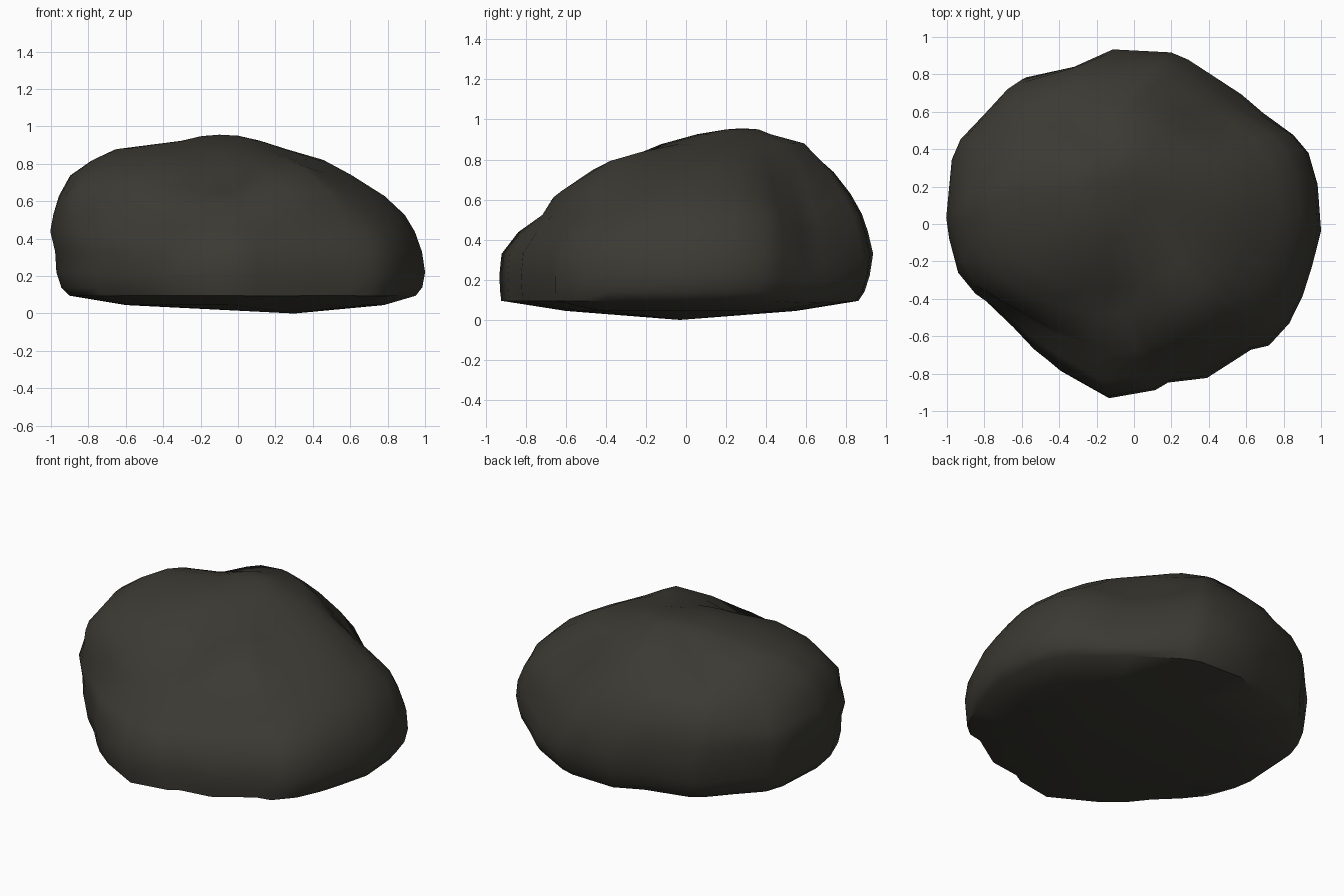
import bpy
import bmesh
import math
from mathutils import Vector, noise

default_cube = bpy.data.objects.get("Cube")
if default_cube:
    bpy.data.objects.remove(default_cube, do_unlink=True)

# Footprint of the boulder, counter-clockwise from its right-hand side
FOOTPRINT = [
    (-1, 0), (-.98, -.12), (-.91, -.3), (-.81, -.42), (-.67, -.55),
    (-.55, -.66), (-.4, -.76), (-.15, -.93), (.1, -.89), (.17, -.85),
    (.38, -.82), (.62, -.67), (.72, -.65), (.83, -.53), (.9, -.38),
    (.95, -.22), (1, -.03), (.98, .22), (.93, .39), (.85, .49), (.7, .63),
    (.59, .74), (.3, .89), (.2, .92), (-.12, .93), (-.3, .85),
    (-.59, .78), (-.67, .73), (-.8, .59), (-.94, .45), (-.98, .33),
]

# Each layer: height, x range, y range
LAYERS = [
    (.045, -.6, .78, -.6, .55),
    (.095, -.9, .95, -.92, .86),
    (.14, -.945, .985, -.925, .89),
    (.22, -.97, 1, -.93, .915),
    (.33, -.975, .985, -.92, .93),
    (.44, -1, .95, -.84, .91),
    (.53, -.985, .9, -.73, .885),
    (.63, -.96, .79, -.675, .83),
    (.74, -.9, .6, -.51, .74),
    (.82, -.78, .45, -.35, .65),
    (.88, -.66, .26, -.12, .59),
    (.925, -.32, .12, .06, .42),
    (.95, -.2, 0, .2, .36),
]
BOTTOM_POINT = (.3, -.03, 0)
TOP_POINT = (-.1, .28, .956)

# Sculpting strokes: centre, radius, push
STROKES = [
    ((-.1, -.46, .76), .24, (0, .02, -.1)),      # gully down the front
    ((.27, -.42, .75), .2, (0, -.03, .07)),      # ridge beside the gully
    ((-.42, -.6, .63), .2, (0, .03, -.07)),      # slope left of the gully
    ((-.7, -.55, .58), .2, (.03, .04, -.04)),    # hollow at the front corner
    ((-.89, -.28, .56), .2, (-.04, -.02, 0)),    # bulge on the side
    ((-.42, -.76, .1), .15, (-.03, -.03, 0)),    # foot of the front corner
    ((.43, .63, .63), .25, (-.03, -.03, -.08)),  # chamfer at the back
    ((.6, .7, .42), .26, (-.04, -.06, -.05)),    # lower part of the chamfer
    ((-.5, .5, .87), .2, (.02, -.02, -.08)),     # hollow in the far shoulder
    ((-.85, .42, .72), .17, (.02, 0, -.05)),     # slope under that shoulder
]


def make_material(name, colour):
    material = bpy.data.materials.new(name)
    material.use_nodes = True
    material.diffuse_color = colour
    shader = material.node_tree.nodes["Principled BSDF"]
    shader.inputs["Base Color"].default_value = colour
    shader.inputs["Roughness"].default_value = .9
    return material


def sculpt(point):
    """Sum of the soft pushes that reach this point."""
    push = Vector()
    for centre, radius, direction in STROKES:
        distance = (point - Vector(centre)).length
        push += Vector(direction) * math.exp(-(distance / radius) ** 2)
    return push


def layer_points(height, x_min, x_max, y_min, y_max):
    """Fit the footprint into the layer, rounder towards the top."""
    roundness = min(max((height - .35) / .3, 0), .9)
    points = []
    for x, y in FOOTPRINT:
        across, along = x, y / .93
        reach = math.hypot(across, along)
        scale = 1 - roundness + roundness / reach
        point = Vector((
            (x_min + x_max) / 2 + across * scale * (x_max - x_min) / 2,
            (y_min + y_max) / 2 + along * scale * (y_max - y_min) / 2,
            height,
        ))
        # Gentle weathered dents, strongest away from the rim
        outward = Vector((across, along, .3)).normalized()
        dent = outward * noise.noise(point * 2.5) * min(height, .5) * .04
        points.append(point + sculpt(point) + dent)
    return points


def build_boulder(material):
    bm = bmesh.new()
    rings = [[bm.verts.new(p) for p in layer_points(*layer)] for layer in LAYERS]
    count = len(FOOTPRINT)

    # Side walls between neighbouring layers
    for lower, upper in zip(rings, rings[1:]):
        for i in range(count):
            j = (i + 1) % count
            bm.faces.new((lower[i], lower[j], upper[j], upper[i]))

    # Shallow underside and rounded crown
    for ring, tip in ((rings[0], BOTTOM_POINT), (rings[-1], TOP_POINT)):
        centre = bm.verts.new(tip)
        for i in range(count):
            bm.faces.new((ring[i], ring[(i + 1) % count], centre))

    bmesh.ops.recalc_face_normals(bm, faces=bm.faces)
    mesh = bpy.data.meshes.new("boulder")
    bm.to_mesh(mesh)
    bm.free()
    mesh.materials.append(material)
    boulder = bpy.data.objects.new("boulder", mesh)
    bpy.context.collection.objects.link(boulder)
    return boulder


stone = make_material("dark olive stone", (.044, .042, .033, 1))
boulder = build_boulder(stone)

# Smooth surface with a crisp lower rim
bpy.ops.object.select_all(action="DESELECT")
boulder.select_set(True)
bpy.context.view_layer.objects.active = boulder
bpy.ops.object.shade_smooth_by_angle(angle=math.radians(45))
